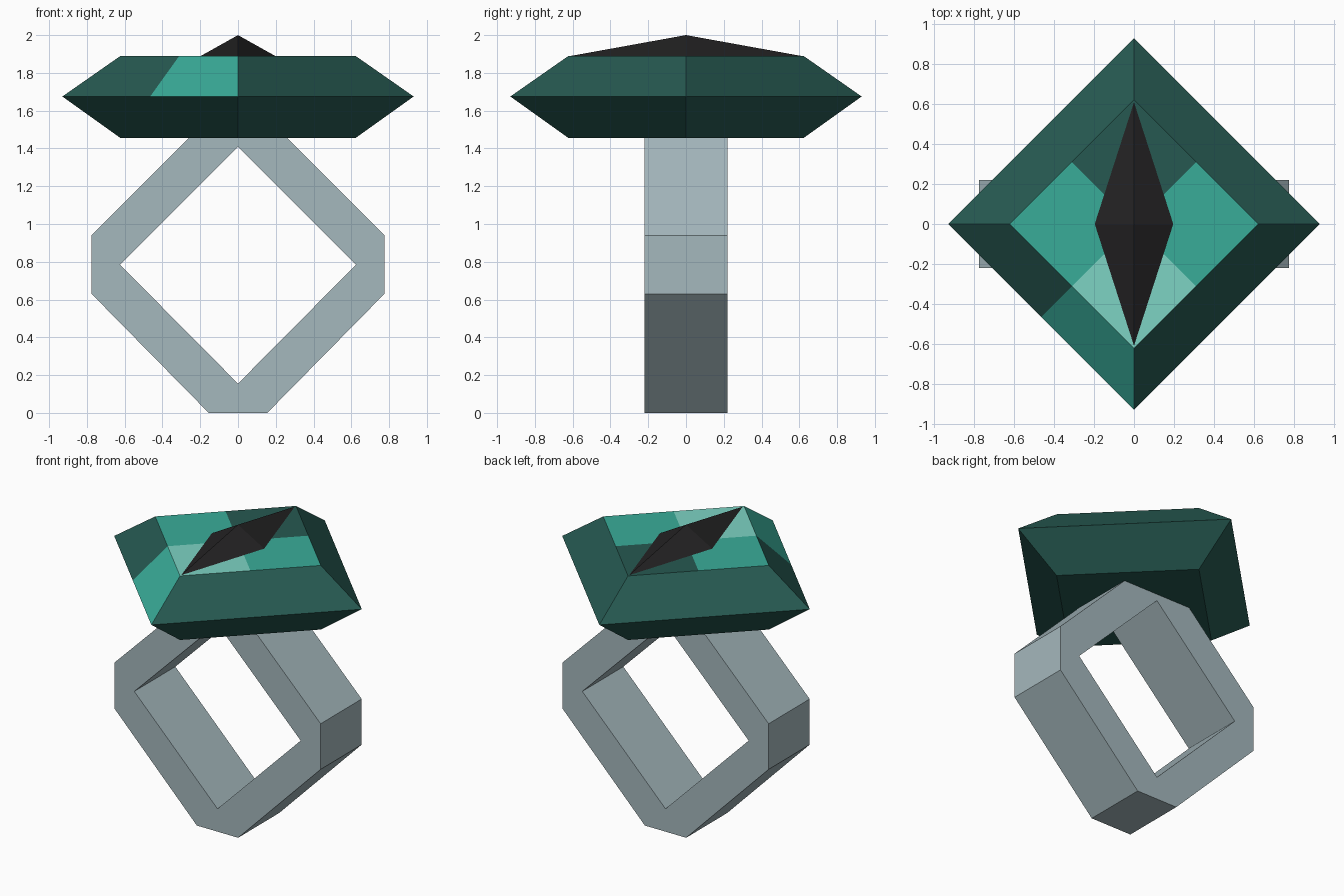
import bpy, bmesh, math

if "Cube" in bpy.data.objects:
    bpy.data.objects.remove(bpy.data.objects["Cube"])


def material(name, rgb):
    m = bpy.data.materials.new(name)
    lin = [(c / 255 / 12.92) if c < 11 else ((c / 255 + 0.055) / 1.055) ** 2.4 for c in rgb]
    m.diffuse_color = (*lin, 1)
    m.use_nodes = True
    m.node_tree.nodes["Principled BSDF"].inputs["Base Color"].default_value = m.diffuse_color
    return m


STEEL = material("pale steel", (165, 184, 189))
DEEP = material("deep green", (38, 89, 81))
TEAL = material("teal green", (57, 172, 153))
MINT = material("mint highlight", (125, 212, 196))
BLACK = material("near black", (35, 34, 35))


def finish(name, bm, mats):
    bmesh.ops.recalc_face_normals(bm, faces=bm.faces)
    mesh = bpy.data.meshes.new(name)
    bm.to_mesh(mesh)
    bm.free()
    for m in mats:
        mesh.materials.append(m)
    obj = bpy.data.objects.new(name, mesh)
    bpy.context.collection.objects.link(obj)
    return obj


# Band: clipped diamond outside, diamond hole inside, paired by corner
bm = bmesh.new()
outer = [(0.155, 0), (0.775, 0.63), (0.775, 0.94), (0.155, 1.56),
         (-0.155, 1.56), (-0.775, 0.94), (-0.775, 0.63), (-0.155, 0)]
inner = [(0, 0.155), (0.625, 0.785), (0, 1.41), (-0.625, 0.785)]
sides = []
for y in (-0.22, 0.22):
    sides.append(([bm.verts.new((x, y, z)) for x, z in outer],
                  [bm.verts.new((x, y, z)) for x, z in inner]))
for o, n in sides:
    for k in range(4):
        a, b = 2 * k, 2 * k + 1
        bm.faces.new((o[a], o[b], n[(k + 1) % 4], n[k]))       # straight bar
        bm.faces.new((o[b], o[(b + 1) % 8], n[(k + 1) % 4]))   # clipped corner
for loop in (0, 1):
    p, q = sides[0][loop], sides[1][loop]
    for i in range(len(p)):
        j = (i + 1) % len(p)
        bm.faces.new((p[i], p[j], q[j], q[i]))
finish("ring_band", bm, [STEEL])

# Gem: square-cut stone, edges split at their midpoints for the colour facets
bm = bmesh.new()
rings = []
for r, z in ((0.622, 1.455), (0.93, 1.675), (0.622, 1.89)):
    ring = []
    for i in range(8):
        a = i * math.pi / 4
        d = r if i % 2 == 0 else r * math.sqrt(0.5)
        ring.append(bm.verts.new((d * math.cos(a), d * math.sin(a), z)))
    rings.append(ring)
for low, high in zip(rings, rings[1:]):
    for i in range(8):
        j = (i + 1) % 8
        bm.faces.new((low[i], low[j], high[j], high[i]))
bm.faces.new(rings[0])
centre = bm.verts.new((0, 0, 1.89))
top = rings[2]
for i in range(0, 8, 2):
    bm.faces.new((top[i - 1], top[i], top[i + 1], centre))
for f in bm.faces:
    c = f.calc_center_median()
    if c.z > 1.88:      # table: mint in front, deep at back, teal at the sides
        f.material_index = 1 if abs(c.x) > abs(c.y) else (2 if c.y < 0 else 0)
    elif c.z > 1.7 and c.x < 0 and c.y < 0 and abs(c.y) > abs(c.x):
        f.material_index = 1    # bright half of the front-left crown facet
finish("gem", bm, [DEEP, TEAL, MINT])

# Slit pupil: low four-sided spike on the gem
bm = bmesh.new()
base = [bm.verts.new((x, y, 1.888)) for x, y in ((0.2, 0), (0, 0.62), (-0.2, 0), (0, -0.62))]
tip = bm.verts.new((0, 0, 2.0))
bm.faces.new(base)
for i in range(4):
    bm.faces.new((base[i], base[(i + 1) % 4], tip))
finish("slit_pupil", bm, [BLACK])
